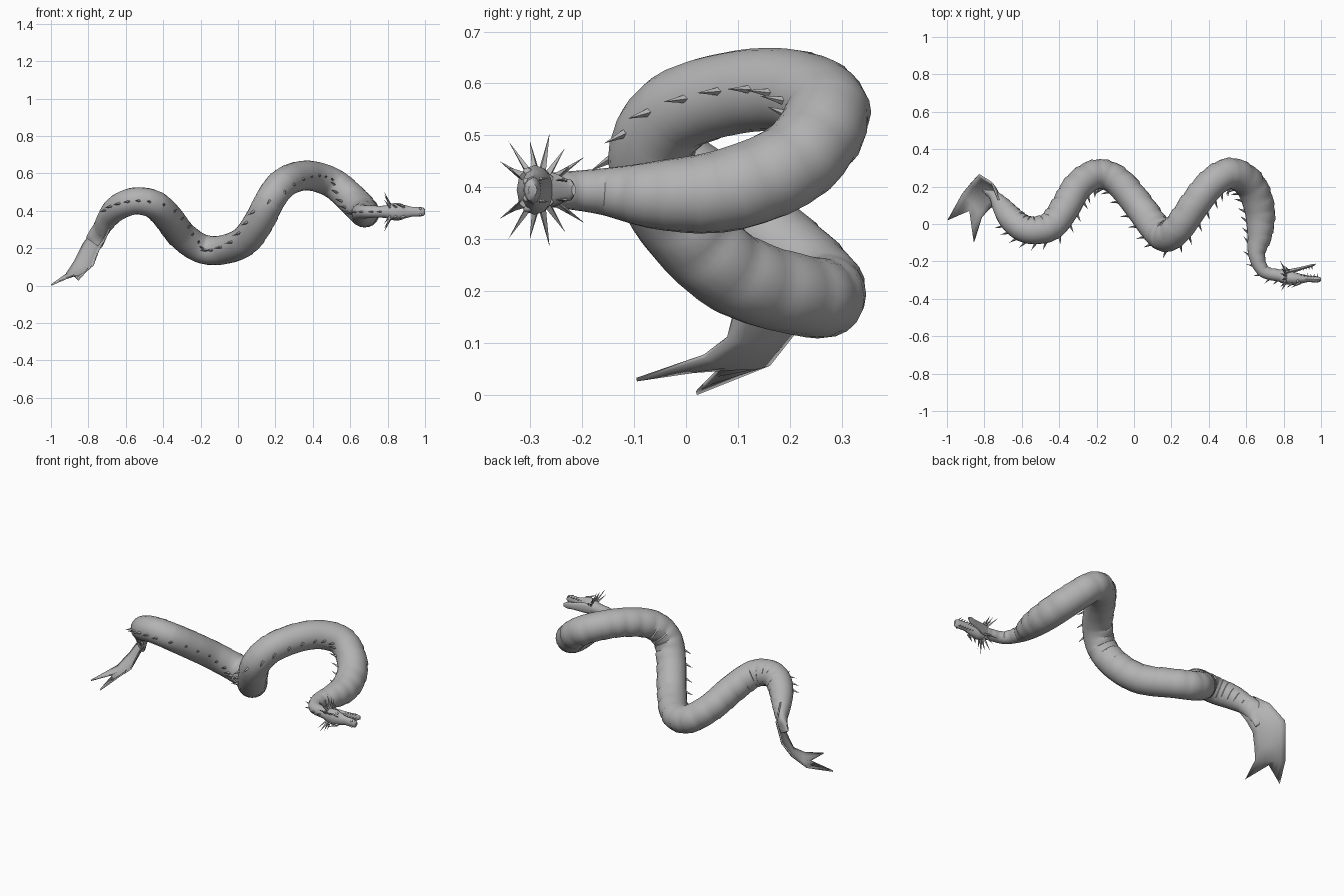
import bpy, bmesh, math
from mathutils import Vector, Matrix

cube = bpy.data.objects.get("Cube")
if cube:
    bpy.data.objects.remove(cube, do_unlink=True)

GREY = (0.45, 0.45, 0.45, 1.0)
skin = bpy.data.materials.new("grey_skin")
skin.use_nodes = True
skin.diffuse_color = GREY
skin.node_tree.nodes["Principled BSDF"].inputs["Base Color"].default_value = GREY
UP = Vector((0, 0, 1))


def finish(bm, name, angle=40):
    """Turn a bmesh into a smooth-shaded, single-colour object."""
    bmesh.ops.recalc_face_normals(bm, faces=bm.faces[:])
    mesh = bpy.data.meshes.new(name)
    bm.to_mesh(mesh)
    bm.free()
    mesh.materials.append(skin)
    obj = bpy.data.objects.new(name, mesh)
    bpy.context.collection.objects.link(obj)
    bpy.ops.object.select_all(action='DESELECT')
    obj.select_set(True)
    bpy.context.view_layer.objects.active = obj
    bpy.ops.object.shade_smooth_by_angle(angle=math.radians(angle))
    return obj


def loft(bm, rings):
    """Skin a list of point rings and close both ends."""
    rows = [[bm.verts.new(p) for p in ring] for ring in rings]
    n = len(rows[0])
    for a, b in zip(rows, rows[1:]):
        for i in range(n):
            j = (i + 1) % n
            bm.faces.new((a[i], a[j], b[j], b[i]))
    bm.faces.new(rows[0])
    bm.faces.new(rows[-1])


def spike(bm, base, direction, length, radius, sides=4):
    d = Vector(direction).normalized()
    place = Matrix.Translation(Vector(base) + d * length / 2)
    turn = d.to_track_quat('Z', 'Y').to_matrix().to_4x4()
    bmesh.ops.create_cone(bm, cap_ends=True, segments=sides, radius1=radius,
                          radius2=0, depth=length, matrix=place @ turn)


def curve_point(pts, u):
    """Smooth interpolation through the path points."""
    i = min(int(u), len(pts) - 2)
    t = u - i
    p = [pts[max(0, min(len(pts) - 1, i + k))] for k in (-1, 0, 1, 2)]
    return (p[1] * 2 + (p[2] - p[0]) * t
            + (p[0] * 2 - p[1] * 5 + p[2] * 4 - p[3]) * t ** 2
            + (p[1] * 3 - p[0] - p[2] * 3 + p[3]) * t ** 3) / 2


# Body path from tail root to head: x, y, z, radius
PATH = [Vector(p) for p in (
    (-.77, .16, .23, .012), (-.74, .14, .29, .03), (-.705, .09, .35, .052),
    (-.66, .03, .405, .066), (-.60, -.02, .44, .071), (-.53, -.035, .453, .073),
    (-.44, -.01, .43, .076), (-.365, .09, .355, .078), (-.30, .2, .27, .078),
    (-.2, .265, .2, .078), (-.09, .23, .19, .078), (.03, .09, .235, .08),
    (.11, -.02, .34, .08), (.17, -.07, .455, .08), (.24, -.02, .545, .08),
    (.33, .11, .585, .08), (.42, .22, .582, .08), (.52, .27, .54, .081),
    (.62, .21, .45, .082), (.67, .08, .395, .08), (.672, -.05, .385, .067),
    (.655, -.16, .392, .045), (.69, -.25, .395, .034), (.77, -.275, .395, .032),
    (.85, -.283, .395, .036))]


def frame(u):
    """Centre, radius, tangent, back direction and side direction."""
    u = min(u, len(PATH) - 1)
    c = curve_point(PATH, u)
    end = len(PATH) - 1
    t = curve_point(PATH, min(u + .05, end)) - curve_point(PATH, max(u - .05, 0))
    t = t.to_3d().normalized()
    back = t.cross(UP).normalized()
    return c.to_3d(), c.w, t, back, back.cross(t)


# Body with overlapping belly folds
STEPS, SIDES = 6, 20
rings = []
for k in range((len(PATH) - 1) * STEPS + 1):
    phase = k % 3
    c, r, t, back, side = frame((k + (.6 if phase == 2 else 0)) / STEPS)
    wide = max(r, .055) if c.x < -.5 else r
    ring = []
    for i in range(SIDES):
        a = 2 * math.pi * i / SIDES
        belly = 1 + .035 * phase * max(0, -math.cos(a))
        ring.append(c + (back * r * math.cos(a) + side * wide * math.sin(a)) * belly)
    rings.append(ring)
bm = bmesh.new()
loft(bm, rings)
finish(bm, "body", 35)

# Row of back spikes leaning towards the tail
bm = bmesh.new()
for k in range(3 * STEPS, (len(PATH) - 1) * STEPS - 3, 3):
    c, r, t, back, side = frame(k / STEPS)
    size = .02 + r * .35
    spike(bm, c + back * r * .93, back - t * .7, size, size * .18)
finish(bm, "back_spikes", 30)

# Tail fin: ribbon rows given by outer and inner edge, ending in a fork
FIN = [((-.725, .13, .39), (-.685, .06, .31)), ((-.76, .22, .32), (-.71, .09, .25)),
       ((-.83, .265, .22), (-.745, .10, .19)), ((-.875, .215, .13), (-.775, .08, .11)),
       ((-.92, .16, .06), (-.815, .035, .075)), ((-.998, .02, .004), (-.855, -.095, .03))]
NOTCH = Vector((-.88, .07, .055))
COLS = 6
bm = bmesh.new()
rows = []
for n, (outer, inner) in enumerate(FIN):
    a, b = Vector(outer), Vector(inner)
    row = []
    for i in range(COLS + 1):
        f = i / COLS
        if n == len(FIN) - 1:
            p = a.lerp(NOTCH, f * 2) if f <= .5 else NOTCH.lerp(b, f * 2 - 1)
        else:
            p = a.lerp(b, f) + Vector((.3, .3, -.5)) * .03 * math.sin(math.pi * f)
        row.append(bm.verts.new(p))
    rows.append(row)
for a, b in zip(rows, rows[1:]):
    for i in range(COLS):
        bm.faces.new((a[i], a[i + 1], b[i + 1], b[i]))
fin = finish(bm, "tail_fin", 50)
solid = fin.modifiers.new("thickness", 'SOLIDIFY')
solid.thickness = .008
solid.offset = 0

# Head space: forward, towards the crown, sideways
ORIGIN = Vector((.82, -.283, .395))


def head(f, u, s):
    return ORIGIN + Vector((f, -u, s))


def head_dir(f, u, s):
    return Vector((f, -u, s))


def head_loft(bm, stations, sides=12):
    """Stations: forward, crown offset, half width, half height."""
    loft(bm, [[head(f, u + h * math.cos(2 * math.pi * i / sides),
                    w * math.sin(2 * math.pi * i / sides)) for i in range(sides)]
              for f, u, w, h in stations])


# Skull and snout
bm = bmesh.new()
head_loft(bm, [(-.04, 0, .03, .03), (0, .004, .044, .036), (.035, .008, .048, .035),
               (.07, .010, .036, .026), (.11, .010, .026, .017),
               (.15, .013, .026, .017), (.172, .014, .022, .014), (.18, .012, .012, .008)])
finish(bm, "skull")

# Open lower jaw
bm = bmesh.new()
head_loft(bm, [(-.01, -.024, .034, .014), (.04, -.036, .03, .011),
               (.09, -.05, .022, .008), (.13, -.061, .02, .007), (.15, -.067, .01, .004)])
finish(bm, "lower_jaw")

# Teeth, eyes, brows, nostrils, cheek fins and crown spikes on both sides
teeth, eyes, horns = bmesh.new(), bmesh.new(), bmesh.new()
for m in (1, -1):
    for i in range(6):
        f = .075 + i * .017
        spike(teeth, head(f, 0, m * .021), head_dir(0, -1, m * .1), .02, .004)
    for i in range(5):
        f = .07 + i * .015
        spike(teeth, head(f, -.037 - f * .13, m * .019), head_dir(.2, 1, 0), .016, .0035)
    for f, u, s, r in ((.055, .022, .034, .009), (.155, .024, .016, .007)):
        bmesh.ops.create_uvsphere(eyes, u_segments=10, v_segments=6, radius=r,
                                  matrix=Matrix.Translation(head(f, u, m * s)))
    spike(horns, head(.07, .03, m * .026), head_dir(-1, .55, m * .35), .06, .009)
    spike(horns, head(.03, .03, m * .022), head_dir(-.8, .7, m * .5), .05, .008)
    for i in range(6):
        a = math.radians(-55 + i * 22)
        spike(horns, head(-.005, .03 * math.sin(a), m * .034 * math.cos(a)),
              head_dir(-.45, math.sin(a), m * math.cos(a)), .085 - .016 * (i % 2), .008)
    spike(horns, head(.01, -.03, m * .025), head_dir(-.6, -.7, m * .5), .045, .007)
finish(teeth, "teeth", 30)
finish(eyes, "eyes_and_nostrils")
finish(horns, "head_spikes", 30)
